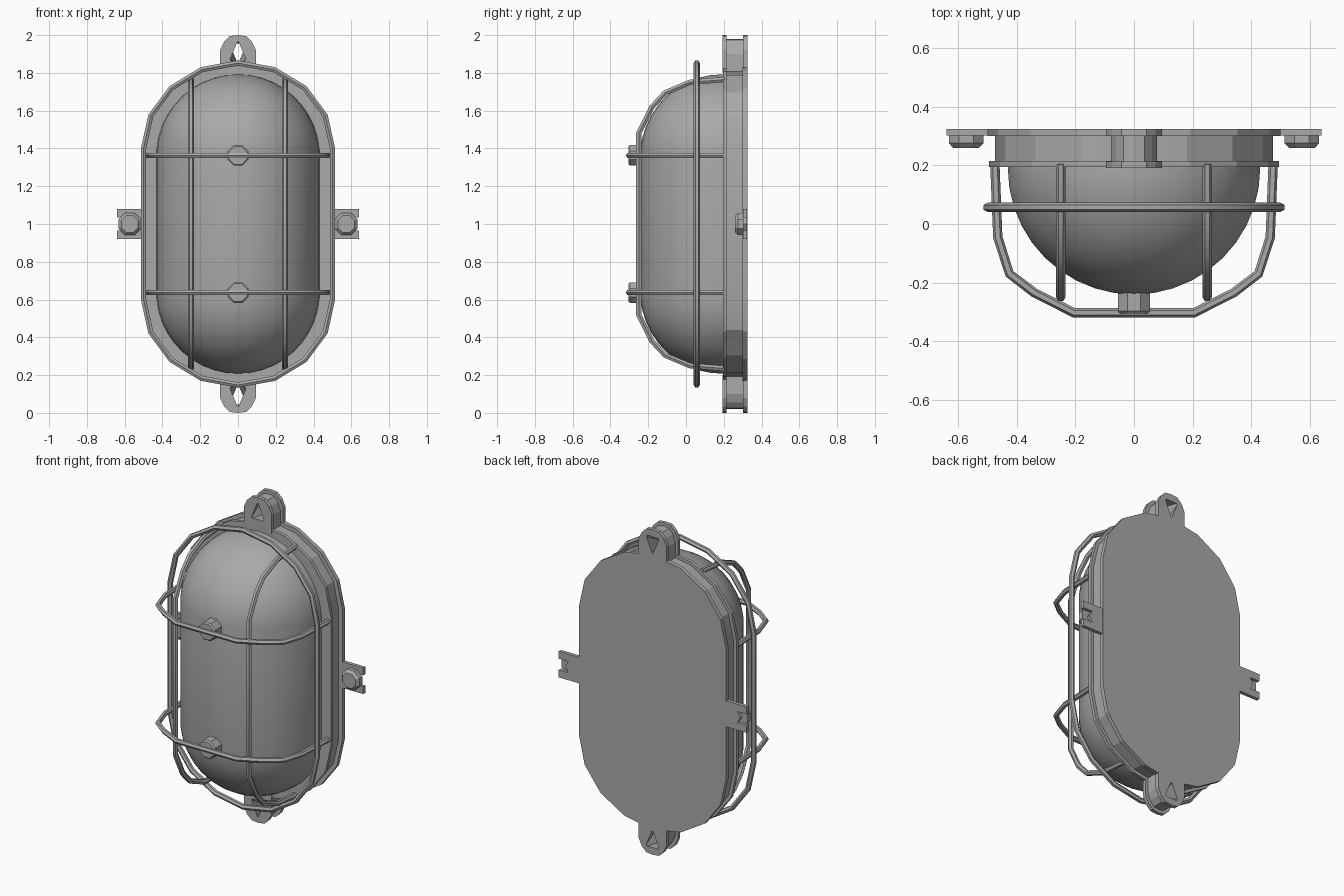
import bpy, bmesh, math
from mathutils import Vector

cube = bpy.data.objects.get("Cube")
if cube:
    bpy.data.objects.remove(cube, do_unlink=True)

grey = bpy.data.materials.new("plain_grey")
grey.use_nodes = True
COLOUR = (0.4, 0.4, 0.4, 1)
grey.diffuse_color = COLOUR
grey.node_tree.nodes["Principled BSDF"].inputs["Base Color"].default_value = COLOUR


def select_only(obj):
    bpy.ops.object.select_all(action="DESELECT")
    obj.select_set(True)
    bpy.context.view_layer.objects.active = obj


def smooth(obj, degrees):
    select_only(obj)
    bpy.ops.object.shade_smooth_by_angle(angle=math.radians(degrees))


def finish(name, bm):
    bmesh.ops.recalc_face_normals(bm, faces=bm.faces)
    mesh = bpy.data.meshes.new(name)
    bm.to_mesh(mesh)
    bm.free()
    mesh.materials.append(grey)
    obj = bpy.data.objects.new(name, mesh)
    bpy.context.collection.objects.link(obj)
    return obj


def prism(name, outline, y0, y1):
    """Extrude an (x, z) outline from y0 to y1."""
    bm = bmesh.new()
    face = bm.faces.new([bm.verts.new((x, y0, z)) for x, z in outline])
    ext = bmesh.ops.extrude_face_region(bm, geom=[face])
    verts = [g for g in ext["geom"] if isinstance(g, bmesh.types.BMVert)]
    bmesh.ops.translate(bm, verts=verts, vec=(0, y1 - y0, 0))
    return finish(name, bm)


def oblong(half_width, cap, straight=0.4, steps=8):
    """Straight sides with elliptical ends, centred on z = 1."""
    pts = []
    for end in (1, -1):
        for i in range(steps + 1):
            a = math.pi * i / steps
            pts.append((end * half_width * math.cos(a),
                        1 + end * (straight + cap * math.sin(a))))
    return pts


def wire(name, points, closed=False):
    curve = bpy.data.curves.new(name, "CURVE")
    curve.dimensions = "3D"
    curve.bevel_depth = 0.016
    curve.bevel_resolution = 1
    curve.use_fill_caps = True
    spline = curve.splines.new("POLY")
    spline.points.add(len(points) - 1)
    for p, co in zip(spline.points, points):
        p.co = (*co, 1)
    spline.use_cyclic_u = closed
    curve.materials.append(grey)
    obj = bpy.data.objects.new(name, curve)
    bpy.context.collection.objects.link(obj)
    select_only(obj)
    bpy.ops.object.convert(target="MESH")
    smooth(bpy.context.object, 50)


def bolt(name, x, z, radius, y_front, y_back, sides, chamfer):
    """Polygonal peg along y with a tapered front edge."""
    bm = bmesh.new()
    rings = []
    for y, r in ((y_back, radius), (y_front + chamfer, radius), (y_front, radius - chamfer)):
        rings.append([bm.verts.new((x + r * math.cos(math.tau * (i + 0.5) / sides), y,
                                    z + r * math.sin(math.tau * (i + 0.5) / sides)))
                      for i in range(sides)])
    for a, b in zip(rings, rings[1:]):
        for i in range(sides):
            j = (i + 1) % sides
            bm.faces.new((a[i], a[j], b[j], b[i]))
    bm.faces.new(rings[0])
    bm.faces.new(rings[-1])
    return finish(name, bm)


# Base housing: two flanges with a recessed wall between
for name, width, cap, y0, y1 in (("front_flange", 0.495, 0.44, 0.195, 0.215),
                                 ("housing_wall", 0.475, 0.42, 0.21, 0.305),
                                 ("back_plate", 0.5, 0.445, 0.30, 0.325)):
    smooth(prism(name, oblong(width, cap), y0, y1), 20)

# Glass dome: half a capsule
bm = bmesh.new()
bmesh.ops.create_uvsphere(bm, u_segments=40, v_segments=21, radius=0.432)
for v in bm.verts:
    v.co += Vector((0, 0.19, 1 + math.copysign(0.36, v.co.z)))
bmesh.ops.bisect_plane(bm, geom=bm.verts[:] + bm.edges[:] + bm.faces[:],
                       plane_co=(0, 0.2, 0), plane_no=(0, 1, 0), clear_outer=True)
smooth(finish("dome", bm), 40)

# Mounting ears at top and bottom, with a twisted triangular hole
for label, s in (("top", 1), ("bottom", -1)):
    def ear(half_width, tip):
        right = [(half_width, 0.8), (half_width, tip - 0.08),
                 (half_width * 0.78, tip - 0.035), (half_width * 0.45, tip - 0.005)]
        pts = right + [(0, tip)] + [(-x, z) for x, z in reversed(right)]
        return [(x, 1 + s * z) for x, z in pts]

    pieces = [prism(label + "_ear_front", ear(0.095, 1.0), 0.192, 0.214),
              prism(label + "_ear_spacer", ear(0.078, 0.98), 0.214, 0.301),
              prism(label + "_ear_back", ear(0.095, 1.0), 0.301, 0.325)]
    bm = bmesh.new()
    for y, apex, base in ((0.18, 0.965, 0.865), (0.34, 0.855, 0.955)):
        for x, z in ((0, apex), (0.042, base), (-0.042, base)):
            bm.verts.new((x, y, 1 + s * z))
    bmesh.ops.convex_hull(bm, input=bm.verts)
    cutter = finish("hole_cutter", bm)
    cutter.hide_render = True
    for piece in pieces:
        mod = piece.modifiers.new("hole", "BOOLEAN")
        mod.operation = "DIFFERENCE"
        mod.solver = "EXACT"
        mod.object = cutter
        select_only(piece)
        bpy.ops.object.modifier_apply(modifier=mod.name)
    bpy.data.objects.remove(cutter, do_unlink=True)

# Side lugs with an open slot, each holding a bolt
for label, s in (("left", 1), ("right", -1)):
    upper = [(0.48, 0.08), (0.64, 0.08), (0.64, 0.035), (0.575, 0.035), (0.595, 0.0)]
    lower = [(x, -z) for x, z in reversed(upper[:-1])]
    prism(label + "_lug", [(s * x, 1 + z) for x, z in upper + lower], 0.302, 0.324)
    bolt(label + "_bolt", s * 0.573, 1, 0.064, 0.26, 0.305, 8, 0.016)

# Cage: outer ring, two upright bars and two cross bars
wire("cage_ring", [(x, 0.057, z) for x, z in oblong(0.5, 0.452)], closed=True)

half = [(0.205, 0.765), (0.02, 0.75), (-0.11, 0.695), (-0.18, 0.62), (-0.25, 0.48)]
bar = half + [(y, -z) for y, z in reversed(half)]
for label, x in (("left", 0.25), ("right", -0.25)):
    wire(label + "_upright_bar", [(x, y, 1 + z) for y, z in bar])

half = [(0.475, 0.205), (0.465, -0.045), (0.425, -0.17), (0.34, -0.235), (0.205, -0.303)]
bar = half + [(-x, y) for x, y in reversed(half)]
for label, z in (("upper", 1.363), ("lower", 0.637)):
    wire(label + "_cross_bar", [(x, y, z) for x, y in bar])
    bolt(label + "_boss", 0, z, 0.059, -0.305, -0.22, 8, 0.008)
